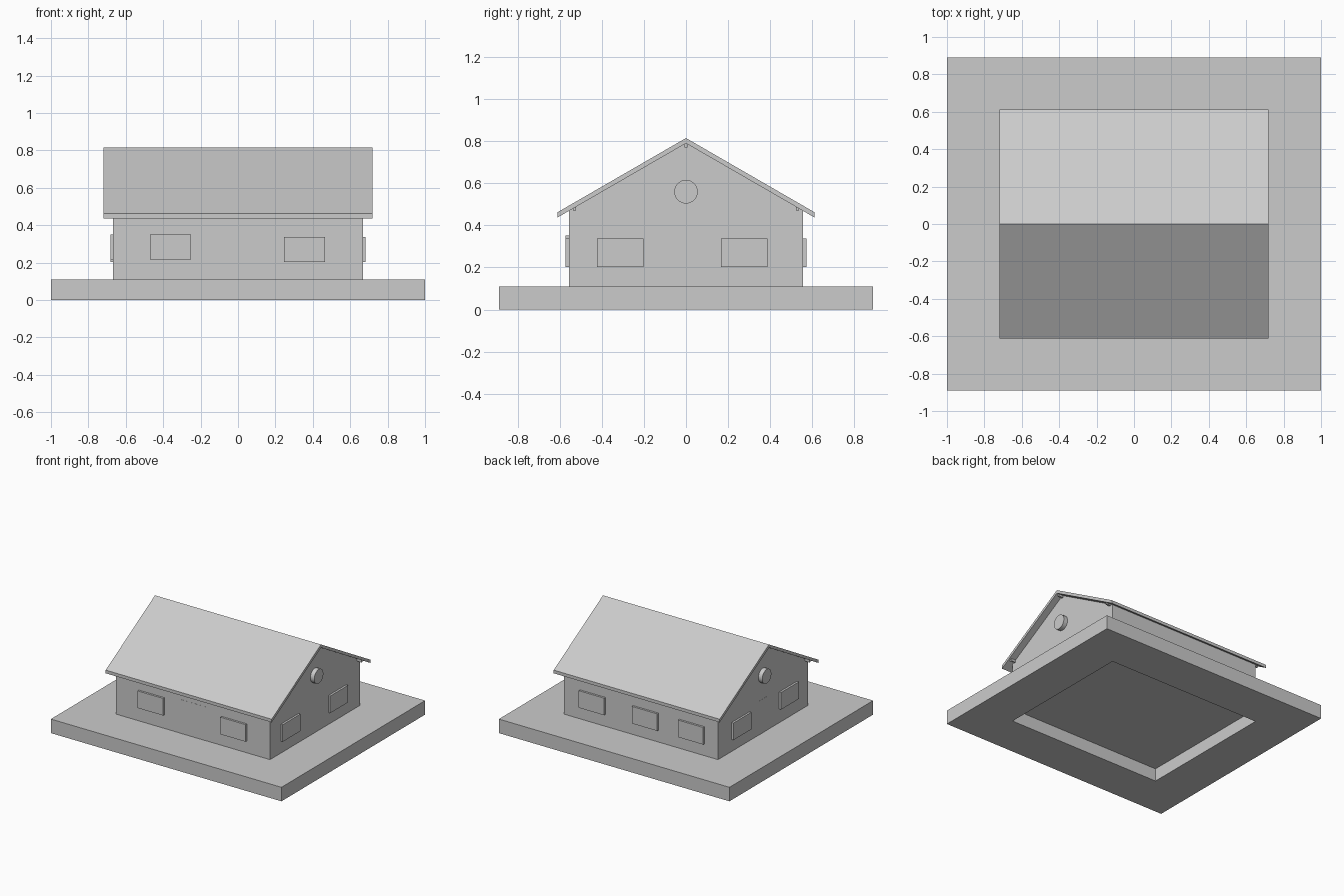
import bpy, bmesh, math

if "Cube" in bpy.data.objects:
    bpy.data.objects.remove(bpy.data.objects["Cube"])

HX, HY = 0.667, 0.556          # house half sizes
GROUND = 0.11                  # top of the plinth
SLOPE = math.tan(math.radians(30))
APEX = 0.79                    # underside of the ridge


def finish(name, bm):
    bmesh.ops.recalc_face_normals(bm, faces=bm.faces)
    me = bpy.data.meshes.new(name)
    bm.to_mesh(me)
    bm.free()
    ob = bpy.data.objects.new(name, me)
    bpy.context.collection.objects.link(ob)
    return ob


def box(name, x0, x1, y0, y1, z0, z1):
    bm = bmesh.new()
    bmesh.ops.create_cube(bm, size=1)
    bmesh.ops.scale(bm, vec=(x1 - x0, y1 - y0, z1 - z0), verts=bm.verts)
    bmesh.ops.translate(bm, vec=((x0 + x1) / 2, (y0 + y1) / 2, (z0 + z1) / 2), verts=bm.verts)
    return finish(name, bm)


def prism(name, profile, half):
    """Extrude a (y, z) profile along x from -half to half."""
    bm = bmesh.new()
    face = bm.faces.new([bm.verts.new((-half, y, z)) for y, z in profile])
    ext = bmesh.ops.extrude_face_region(bm, geom=[face], use_keep_orig=True)
    moved = [g for g in ext["geom"] if isinstance(g, bmesh.types.BMVert)]
    bmesh.ops.translate(bm, vec=(2 * half, 0, 0), verts=moved)
    return finish(name, bm)


# Plinth: slab with a rectangular opening under the house
bm = bmesh.new()
corners = [(-1, -1), (1, -1), (1, 1), (-1, 1)]
loops = [[bm.verts.new((sx * hx, sy * hy, z)) for sx, sy in corners]
         for hx, hy, z in ((1, 0.89, 0), (1, 0.89, GROUND), (HX, HY, GROUND), (HX, HY, 0))]
for k in range(4):
    a, b = loops[k], loops[(k + 1) % 4]
    for i in range(4):
        j = (i + 1) % 4
        bm.faces.new((a[i], a[j], b[j], b[i]))
finish("plinth", bm)

# Walls with gable ends
eave = APEX - SLOPE * HY
prism("house_walls", [(-HY, 0.1), (HY, 0.1), (HY, eave), (0, APEX), (-HY, eave)], HX)

# Roof with overhanging eaves
RY, T = 0.611, 0.025
low = APEX - SLOPE * RY
prism("roof", [(-RY, low), (0, APEX), (RY, low), (RY, low + T), (0, APEX + T), (-RY, low + T)], 0.72)

# Roof beams showing under the gable overhang
for label, y, bottom in (("ridge", 0, 0.77), ("front", -0.53, 0.47), ("back", 0.53, 0.47)):
    top = APEX - SLOPE * abs(y) + 0.008
    box(label + "_beam", -0.705, 0.705, y - 0.007, y + 0.007, bottom, top)

# Windows and doors: wall, centre along wall, width, bottom, top, projection
W, H, D = 0.22, 0.134, 0.016


def panel(name, wall, c, width, z0, z1, depth):
    a, b = c - width / 2, c + width / 2
    if wall in ("front", "back"):
        s = -1 if wall == "front" else 1
        y0, y1 = sorted((s * (HY - 0.005), s * (HY + depth)))
        return box(name, a, b, y0, y1, z0, z1)
    s = -1 if wall == "left" else 1
    x0, x1 = sorted((s * (HX - 0.005), s * (HX + depth)))
    return box(name, x0, x1, a, b, z0, z1)


for i, (wall, c, z) in enumerate([
        ("front", -0.36, 0.217), ("front", 0.356, 0.203),
        ("right", -0.312, 0.203), ("right", 0.277, 0.203),
        ("back", 0.42, 0.203), ("back", -0.04, 0.203), ("back", -0.44, 0.203),
        ("left", 0.277, 0.203), ("left", -0.312, 0.217)]):
    panel(f"{wall}_window_{i + 1}", wall, c, W, z, z + H, D)

panel("front_door", "front", 0, 0.222, GROUND, 0.375, 0.001)
panel("side_door", "left", 0, 0.12, GROUND, 0.375, 0.001)

# Round gable windows
for label, s in (("right", 1), ("left", -1)):
    bpy.ops.mesh.primitive_cylinder_add(vertices=32, radius=0.056, depth=0.04,
                                        location=(s * (HX + 0.014), 0, 0.56),
                                        rotation=(0, math.pi / 2, 0))
    bpy.context.object.name = label + "_round_window"
    bpy.ops.object.shade_smooth_by_angle()
